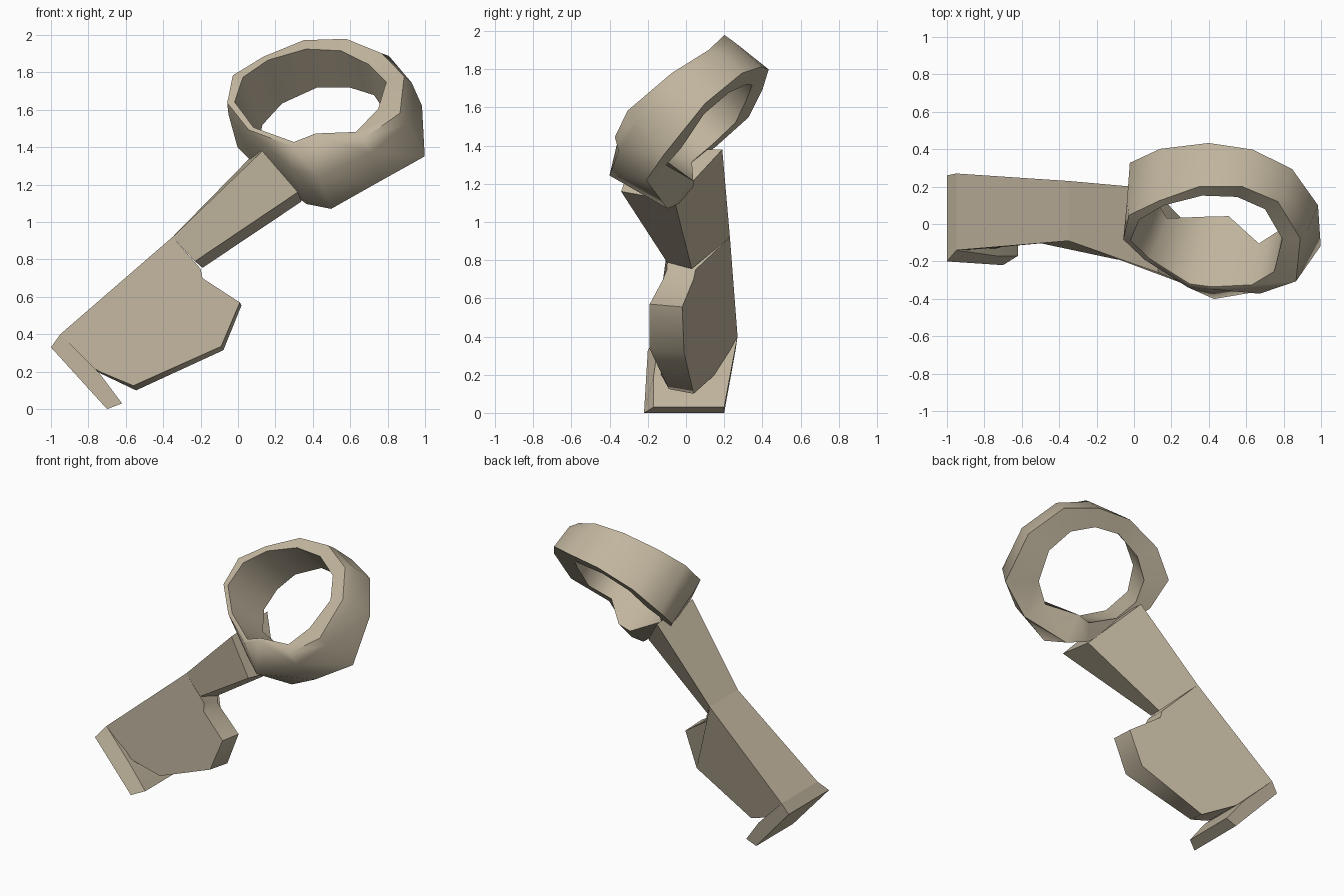
import bpy, bmesh, math
from mathutils import Vector

clay = bpy.data.materials.new("beige")
clay.diffuse_color = (0.53, 0.46, 0.34, 1)


def make(name, loops, closed=False, angle=40):
    """Loft a solid through equal-length point loops; cap it unless closed."""
    bm = bmesh.new()
    rings = [[bm.verts.new(p) for p in loop] for loop in loops]
    n = len(rings[0])
    pairs = list(zip(rings, rings[1:]))
    if closed:
        pairs.append((rings[-1], rings[0]))
    else:
        bm.faces.new(rings[0])
        bm.faces.new(rings[-1])
    for a, b in pairs:
        for i in range(n):
            j = (i + 1) % n
            bm.faces.new((a[i], a[j], b[j], b[i]))
    bmesh.ops.recalc_face_normals(bm, faces=bm.faces[:])
    me = bpy.data.meshes.new(name)
    bm.to_mesh(me)
    bm.free()
    me.materials.append(clay)
    ob = bpy.data.objects.new(name, me)
    bpy.context.collection.objects.link(ob)
    bpy.ops.object.select_all(action='DESELECT')
    ob.select_set(True)
    bpy.context.view_layer.objects.active = ob
    bpy.ops.object.shade_smooth_by_angle(angle=math.radians(angle))
    return ob


# tilted ring: angle, outer upper radius, upper height, outer middle radius,
# outer lower radius, lower height, inner lower radius, inner upper radius
centre = Vector((0.47, 0.02, 1.53))
axis = Vector((-0.19, -0.70, 0.69)).normalized()
u = Vector((0.965, -0.26, 0)).normalized()
v = axis.cross(u)
stations = [
    (-13, 0.48, 0.19, 0.50, 0.56, -0.127, 0.33, 0.35),
    (24, 0.47, 0.16, 0.50, 0.52, -0.09, 0.33, 0.37),
    (56, 0.47, 0.13, 0.51, 0.52, -0.09, 0.35, 0.37),
    (83, 0.469, 0.163, 0.48, 0.49, -0.10, 0.36, 0.38),
    (111, 0.45, 0.20, 0.46, 0.49, -0.09, 0.37, 0.38),
    (143, 0.44, 0.234, 0.47, 0.524, -0.09, 0.38, 0.40),
    (167, 0.50, 0.25, 0.53, 0.57, -0.11, 0.40, 0.44),
    (190, 0.49, 0.245, 0.50, 0.50, -0.10, 0.39, 0.45),
    (215, 0.42, 0.20, 0.43, 0.42, -0.10, 0.35, 0.39),
    (257, 0.37, 0.20, 0.43, 0.38, -0.24, 0.25, 0.34),
    (278, 0.31, 0.22, 0.50, 0.41, -0.24, 0.21, 0.29),
    (316, 0.413, 0.178, 0.46, 0.47, -0.11, 0.31, 0.34),
]
loops = []
for deg, oh, hi, om, ol, lo, il, ih in stations:
    t = math.radians(deg)
    d = u * math.cos(t) + v * math.sin(t)
    loops.append([centre + d * r + axis * h for r, h in
                  ((oh, hi), (om, lo + 0.75 * (hi - lo)), (ol, lo), (il, lo), (ih, hi))])
make("ring", loops, closed=True, angle=60)

# wedge-shaped neck from the blade to the ring
neck_low = [(-0.35, 0.23, 0.92), (-0.35, -0.09, 0.92), (-0.23, -0.10, 0.79), (-0.19, 0.03, 0.755)]
neck_top = [(0.10, 0.19, 1.38), (0.13, -0.26, 1.38), (0.32, -0.34, 1.16), (0.34, -0.06, 1.11)]
make("neck", [neck_low, neck_top])

# wedge blade: x, z, front y, back y for each corner
outline = [(-0.95, 0.40, -0.14, 0.27), (-0.35, 0.92, -0.09, 0.23), (-0.20, 0.75, -0.10, 0.05),
           (-0.19, 0.70, -0.12, 0.04), (0.01, 0.57, -0.19, -0.02), (-0.09, 0.335, -0.19, -0.01),
           (-0.56, 0.125, -0.09, 0.04), (-0.74, 0.20, -0.13, 0.14), (-0.90, 0.30, -0.14, 0.23)]
drop = [0, 0, 0, 0, 0.015, 0.02, 0.025, 0.01, 0]
make("blade", [[(x, f, z) for x, z, f, b in outline],
               [(x + k * 0.6, b, z - k) for (x, z, f, b), k in zip(outline, drop)]], angle=60)

# end flange across the foot of the blade
foot = [(-1.0, 0.33, -0.20, 0.26), (-0.95, 0.40, -0.14, 0.27), (-0.74, 0.19, -0.17, 0.23),
        (-0.62, 0.03, -0.17, 0.20), (-0.70, 0.0, -0.22, 0.20)]
make("end_flange", [[(x, f, z) for x, z, f, b in foot],
                    [(x, b, z) for x, z, f, b in foot]])
